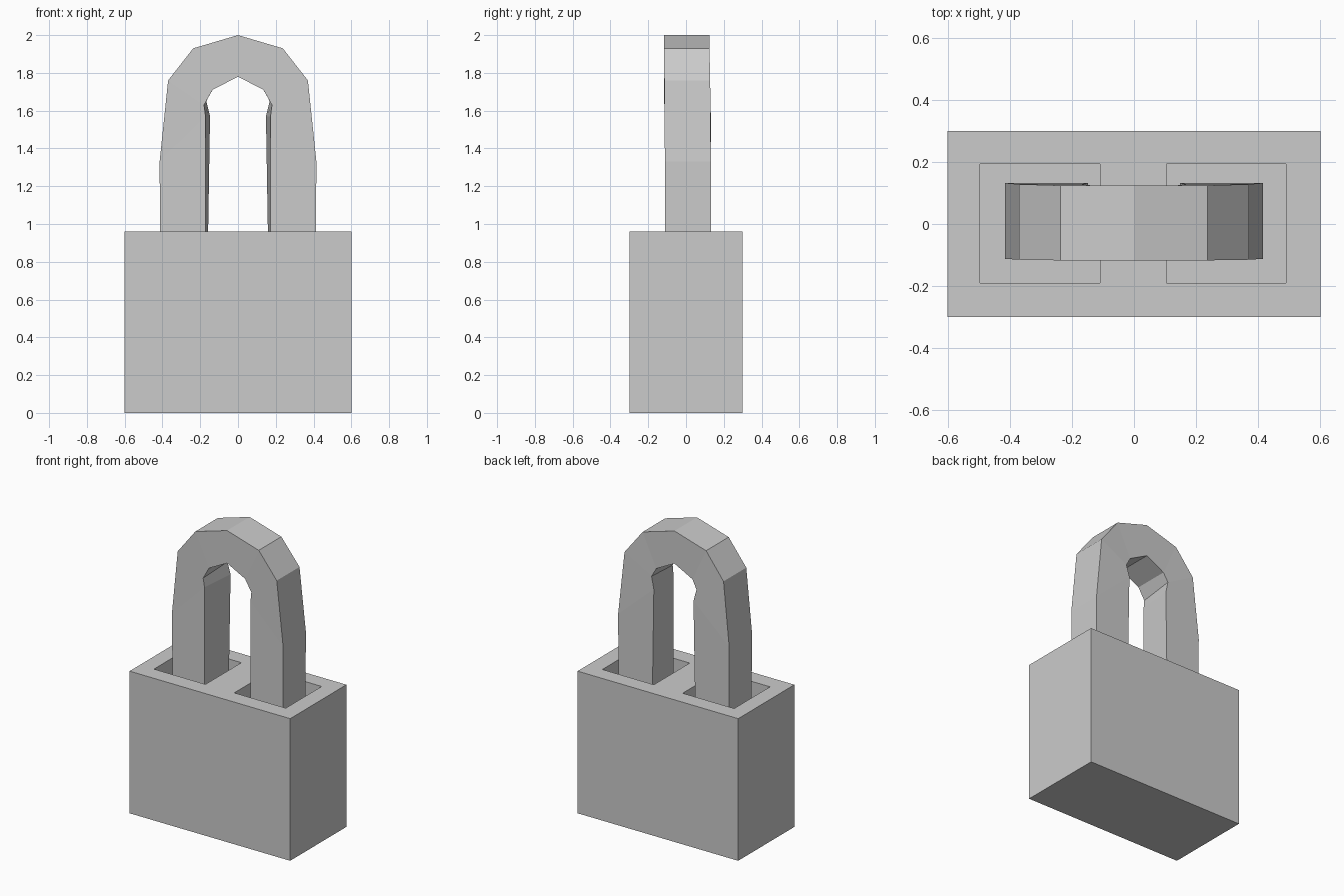
import bpy, bmesh

if "Cube" in bpy.data.objects:
    bpy.data.objects.remove(bpy.data.objects["Cube"])

BODY_TOP = 0.96
FLOOR = 0.55  # bottom of the shackle pockets


def box(name, lo, hi):
    bpy.ops.mesh.primitive_cube_add(size=1, location=[(a + b) / 2 for a, b in zip(lo, hi)])
    ob = bpy.context.object
    ob.name = name
    ob.scale = [b - a for a, b in zip(lo, hi)]
    bpy.ops.object.transform_apply(location=True, rotation=False, scale=True)
    return ob


# Lock body with two square pockets in its top
body = box("lock_body", (-0.6, -0.3, 0), (0.6, 0.3, BODY_TOP))
for side, x0, x1 in (("left", -0.495, -0.11), ("right", 0.105, 0.49)):
    cutter = box(side + "_pocket_cutter", (x0, -0.19, FLOOR), (x1, 0.193, 1.1))
    cutter.hide_render = True
    cutter.hide_set(True)
    cut = body.modifiers.new(side + "_pocket", 'BOOLEAN')
    cut.operation = 'DIFFERENCE'
    cut.solver = 'EXACT'
    cut.object = cutter

# Shackle: right half lofted through four-cornered stations, then mirrored
# each: outer (x, z), front inner (x, z), back inner (x, z), front y, back y
stations = [
    ((0.41, FLOOR), (0.172, FLOOR), (0.165, FLOOR), -0.11, 0.13),
    ((0.415, 1.33), (0.172, 1.57), (0.148, 1.57), -0.112, 0.132),
    ((0.37, 1.76), (0.180, 1.63), (0.168, 1.65), -0.115, 0.128),
    ((0.237, 1.93), (0.135, 1.71), (0.135, 1.71), -0.117, 0.124),
    ((0.0, 2.0), (0.0, 1.78), (0.0, 1.78), -0.117, 0.124),
]
bm = bmesh.new()
rings = []
for o, f, b, y0, y1 in stations:
    corners = ((o[0], y0, o[1]), (o[0], y1, o[1]), (b[0], y1, b[1]), (f[0], y0, f[1]))
    rings.append([bm.verts.new(c) for c in corners])
for r, s in zip(rings, rings[1:]):
    for i in range(4):
        j = (i + 1) % 4
        bm.faces.new((r[i], r[j], s[j], s[i]))
bm.faces.new(rings[0][::-1])
bmesh.ops.recalc_face_normals(bm, faces=bm.faces)
# The half is open at x = 0, so make sure the normals point outward
bm.faces.ensure_lookup_table()
if bm.faces[0].normal.x < 0:
    bmesh.ops.reverse_faces(bm, faces=bm.faces)
mesh = bpy.data.meshes.new("shackle")
bm.to_mesh(mesh)
bm.free()
shackle = bpy.data.objects.new("shackle", mesh)
bpy.context.collection.objects.link(shackle)
mirror = shackle.modifiers.new("mirror", 'MIRROR')
mirror.use_clip = True
